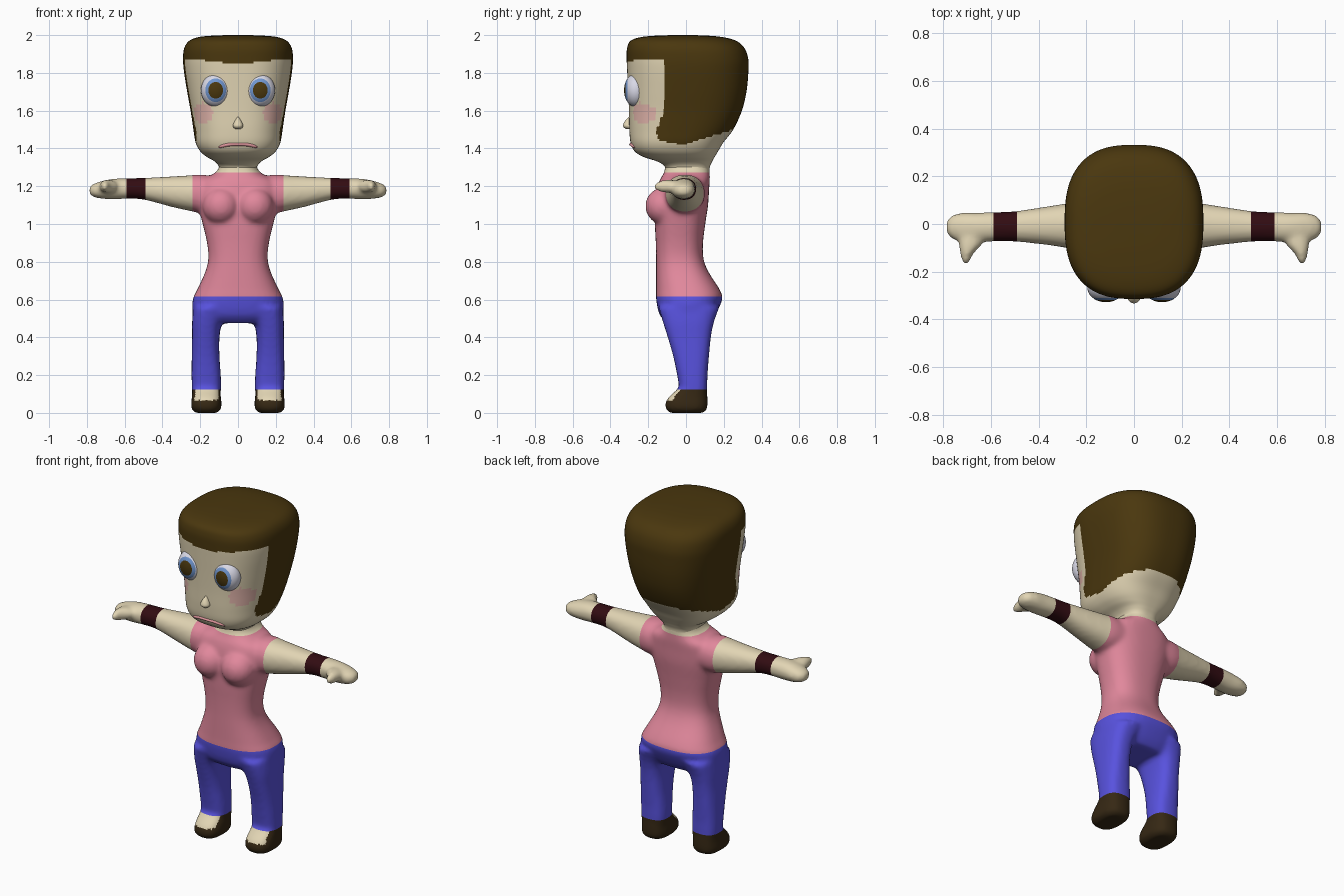
import bpy, bmesh, math
from mathutils import Matrix

if "Cube" in bpy.data.objects:
    bpy.data.objects.remove(bpy.data.objects["Cube"])

COLOURS = {  # sRGB values, converted to linear below
    "skin": (226, 213, 180), "hair": (74, 55, 14), "shirt": (225, 136, 156),
    "trousers": (88, 82, 222), "wristband": (50, 12, 18), "shoe": (54, 40, 20),
    "eye_white": (218, 218, 232), "iris": (112, 150, 208),
    "lips": (222, 150, 156), "blush": (230, 184, 174)}
NAMES = list(COLOURS)
MATS = []
for name, rgb in COLOURS.items():
    m = bpy.data.materials.new(name)
    m.diffuse_color = [((c / 255 + 0.055) / 1.055) ** 2.4 for c in rgb] + [1]
    m.use_nodes = True
    m.node_tree.nodes["Principled BSDF"].inputs["Base Color"].default_value = m.diffuse_color
    MATS.append(m)


def catmull(p0, p1, p2, p3, t):
    return [0.5 * (2 * b + (c - a) * t + (2 * a - 5 * b + 4 * c - d) * t * t
                   + (3 * b - a - 3 * c + d) * t ** 3)
            for a, b, c, d in zip(p0, p1, p2, p3)]


def loft(bm, axis, rings, n=32, power=2.3, steps=5, mirror=False):
    """Closed skin through rings (position, a0, a1, b0, b1) along an axis."""
    path = []
    for i in range(len(rings) - 1):
        p = [rings[max(0, min(len(rings) - 1, i + k))] for k in (-1, 0, 1, 2)]
        path += [catmull(*p, s / steps) for s in range(steps)]
    path.append(rings[-1])
    loops = []
    for t, a0, a1, b0, b1 in path:
        loop = []
        for k in range(n):
            ang = 2 * math.pi * k / n
            c, s = math.cos(ang), math.sin(ang)
            a = (a0 + a1) / 2 + (a1 - a0) / 2 * math.copysign(abs(c) ** (2 / power), c)
            b = (b0 + b1) / 2 + (b1 - b0) / 2 * math.copysign(abs(s) ** (2 / power), s)
            x, y, z = {"x": (t, a, b), "y": (a, t, b), "z": (a, b, t)}[axis]
            loop.append(bm.verts.new((-x if mirror else x, y, z)))
        loops.append(loop)
    faces = [bm.faces.new((p[k], p[(k + 1) % n], q[(k + 1) % n], q[k]))
             for p, q in zip(loops, loops[1:]) for k in range(n)]
    faces += [bm.faces.new(loops[0]), bm.faces.new(loops[-1])]
    bmesh.ops.recalc_face_normals(bm, faces=faces)


def make_object(name, bm, rule):
    """Store the mesh smooth shaded, colouring each face by rule(face centre, normal)."""
    used = []
    for f in bm.faces:
        f.smooth = True
        colour = rule(f.calc_center_median(), f.normal)
        if colour not in used:
            used.append(colour)
        f.material_index = used.index(colour)
    me = bpy.data.meshes.new(name)
    bm.to_mesh(me)
    bm.free()
    for c in used:
        me.materials.append(MATS[NAMES.index(c)])
    ob = bpy.data.objects.new(name, me)
    bpy.context.collection.objects.link(ob)
    return ob


def sym(rows):
    """Rows (z, half width, y0, y1) to full rings."""
    return [(z, -w, w, y0, y1) for z, w, y0, y1 in rows]


# Body: torso, chest, legs, feet, arms and thumbs fused into one smooth skin
bm = bmesh.new()
loft(bm, "z", sym([
    (.475, .19, -.10, .12), (.52, .235, -.14, .155), (.60, .24, -.158, .192),
    (.65, .217, -.158, .18), (.75, .172, -.158, .117), (.82, .157, -.158, .092),
    (.90, .164, -.16, .09), (1.0, .187, -.165, .102), (1.1, .212, -.165, .117),
    (1.18, .222, -.155, .122), (1.23, .20, -.14, .126), (1.265, .13, -.12, .126),
    (1.30, .10, -.11, .126), (1.37, .10, -.11, .126)]), 48, 2.5)
for flip in (False, True):
    side = -1 if flip else 1
    bmesh.ops.create_uvsphere(bm, u_segments=24, v_segments=16, radius=.098,
                              matrix=Matrix.Translation((side * .09, -.118, 1.095)))
    loft(bm, "z", [  # leg
        (.06, .095, .24, -.03, .105), (.13, .09, .244, -.036, .112),
        (.20, .091, .246, -.047, .114), (.30, .098, .245, -.068, .122),
        (.40, .098, .243, -.097, .132), (.48, .083, .243, -.122, .148),
        (.56, .04, .237, -.147, .177)], 32, 2.7, mirror=flip)
    loft(bm, "z", [  # foot
        (0, .11, .225, -.085, .092), (.02, .09, .246, -.106, .112),
        (.05, .087, .248, -.11, .114), (.08, .09, .245, -.094, .114),
        (.11, .094, .243, -.062, .112), (.13, .096, .242, -.042, .11)],
        32, 2.7, mirror=flip)
    loft(bm, "x", [  # arm and hand
        (.10, -.11, .10, 1.07, 1.25), (.20, -.11, .10, 1.06, 1.262),
        (.25, -.106, .092, 1.068, 1.258), (.35, -.09, .076, 1.09, 1.252),
        (.50, -.074, .054, 1.129, 1.244), (.60, -.074, .05, 1.133, 1.242),
        (.66, -.074, .047, 1.13, 1.24), (.72, -.074, .047, 1.134, 1.228),
        (.765, -.062, .036, 1.143, 1.212), (.787, -.035, .01, 1.16, 1.197)],
        32, 2.2, mirror=flip)
    loft(bm, "y", [  # thumb
        (-.172, .694, .714, 1.188, 1.212), (-.15, .685, .724, 1.174, 1.225),
        (-.12, .67, .73, 1.166, 1.233), (-.08, .635, .737, 1.164, 1.234),
        (0, .63, .73, 1.165, 1.225)], 24, 2, mirror=flip)
tmp = make_object("body_base", bm, lambda c, n: "skin")
rm = tmp.modifiers.new("fuse", "REMESH")
rm.mode, rm.voxel_size = "VOXEL", .0115
sm = tmp.modifiers.new("blend", "SMOOTH")
sm.factor, sm.iterations = .5, 10
bm = bmesh.new()
bm.from_object(tmp, bpy.context.evaluated_depsgraph_get())
bpy.data.objects.remove(tmp)
# Cut clean colour borders: hem, waist, neckline, sleeves, wristbands
cuts = [("z", .125), ("z", .617), ("z", 1.272)]
cuts += [("x", s * v) for s in (-1, 1) for v in (.24, .49, .59)]
for axis, v in cuts:
    d = (1, 0, 0) if axis == "x" else (0, 0, 1)
    bmesh.ops.bisect_plane(bm, geom=bm.verts[:] + bm.edges[:] + bm.faces[:], dist=1e-4,
                           plane_co=[v * k for k in d], plane_no=d)
bm.normal_update()


def body_colour(c, n):
    x = abs(c.x)
    if c.z < .125:
        top = c.y < -.01 and c.z > .068 and abs(x - .167) < .062 and n.y < .3
        return "skin" if top else "shoe"
    if c.z < .617:
        return "trousers"
    if x > .24 and c.z > .95:
        return "wristband" if .49 < x < .59 else "skin"
    return "shirt" if c.z < 1.272 else "skin"


make_object("body", bm, body_colour)

# Head, with the hair and blush as face colours
bm = bmesh.new()
loft(bm, "z", sym([
    (1.25, .099, -.108, .124), (1.30, .10, -.11, .126), (1.33, .122, -.15, .138),
    (1.355, .165, -.225, .152), (1.385, .20, -.272, .17), (1.43, .224, -.293, .197),
    (1.50, .236, -.30, .25), (1.60, .251, -.302, .296), (1.70, .269, -.306, .32),
    (1.80, .285, -.311, .33), (1.87, .291, -.314, .33), (1.93, .285, -.312, .31),
    (1.97, .258, -.293, .265), (1.99, .205, -.235, .19), (1.998, .12, -.14, .10),
    (2.0, .03, -.04, .01)]), 128, 2.6, 6)


def head_colour(c, n):
    x = abs(c.x)
    front_edge = -.11 - .045 * max(0, min(1, (1.62 - c.z) / .12))
    nape = 1.418 + (.3 if c.y > -.02 else -.22) * (c.y + .02)
    if c.z > 1.845 + .025 * min(1, x / .22) or (c.y > front_edge and c.z > nape):
        return "hair"
    if c.y < -.16 and ((x - .185) / .052) ** 2 + ((c.z - 1.587) / .055) ** 2 < 1:
        return "blush"
    return "skin"


make_object("head", bm, head_colour)

# Eyes: spheres with the pole facing forward, iris and pupil as polar rings
for side, label in ((-1, "left"), (1, "right")):
    bm = bmesh.new()
    bmesh.ops.create_uvsphere(bm, u_segments=32, v_segments=24, radius=1,
                              matrix=Matrix.Rotation(math.pi / 2, 4, "X"))

    def eye_colour(c, n):
        angle = math.degrees(math.acos(max(-1, min(1, -c.normalized().y))))
        return "hair" if angle < 30 else "iris" if angle < 45 else "eye_white"

    eye = make_object(label + "_eye", bm, eye_colour)
    eye.data.transform(Matrix.Translation((side * .118, -.266, 1.708))
                       @ Matrix.Diagonal((.078, .062, .088, 1)))

# Nose
bm = bmesh.new()
loft(bm, "z", sym([(1.502, .012, -.315, -.28), (1.51, .023, -.328, -.28),
                   (1.522, .027, -.333, -.28), (1.542, .019, -.325, -.28),
                   (1.567, .005, -.304, -.28)]), 20, 2)
make_object("nose", bm, lambda c, n: "skin")

# Lips, turned down at the corners
bm = bmesh.new()
half = [(.103, -.277, -.26, 1.402, 1.41), (.085, -.288, -.265, 1.404, 1.422),
        (.045, -.298, -.27, 1.411, 1.431)]
loft(bm, "x", [(-r[0],) + r[1:] for r in half] + [(0, -.301, -.27, 1.413, 1.43)]
     + half[::-1], 16, 2)
make_object("lips", bm, lambda c, n: "lips")
